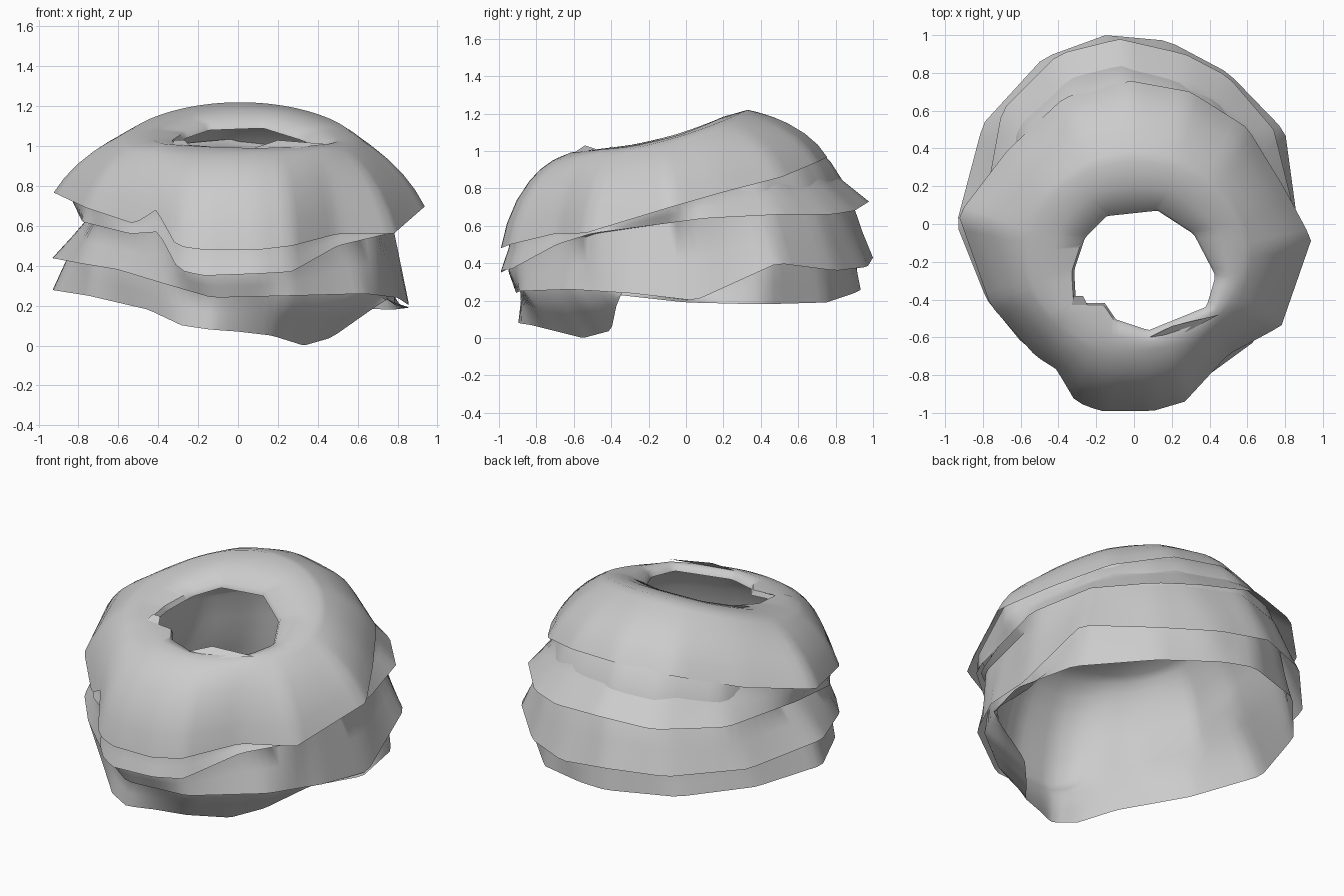
import bpy
import bmesh
import math
from mathutils import Vector

cube = bpy.data.objects.get("Cube")
if cube:
    bpy.data.objects.remove(cube, do_unlink=True)

SEGMENTS = 96
AXIS = Vector((0, -0.15, 0))
ANGLES = [math.tau * i / SEGMENTS for i in range(SEGMENTS)]

cloth = bpy.data.materials.new("plain grey cloth")
cloth.use_nodes = True
grey = (0.6, 0.6, 0.6, 1)
cloth.diffuse_color = grey
cloth.node_tree.nodes["Principled BSDF"].inputs["Base Color"].default_value = grey


def finish(name, bm):
    mesh = bpy.data.meshes.new(name)
    bm.to_mesh(mesh)
    bm.free()
    mesh.materials.append(cloth)
    obj = bpy.data.objects.new(name, mesh)
    bpy.context.collection.objects.link(obj)
    bpy.ops.object.select_all(action='DESELECT')
    obj.select_set(True)
    bpy.context.view_layer.objects.active = obj
    bpy.ops.object.shade_smooth_by_angle(angle=math.radians(60))


def loft(name, rings):
    """Skin a stack of closed rings, listed from top to bottom."""
    bm = bmesh.new()
    rows = [[bm.verts.new(p) for p in ring] for ring in rings]
    for upper, lower in zip(rows, rows[1:]):
        for i in range(SEGMENTS):
            j = (i + 1) % SEGMENTS
            bm.faces.new((upper[i], lower[i], lower[j], upper[j]))
    finish(name, bm)


def outline_ring(points):
    """Resample a closed outline at even angles around the axis."""
    corners = []
    for p in points:
        arm = Vector(p) - AXIS
        corners.append((math.atan2(arm.y, arm.x) % math.tau, arm.xy.length, Vector(p)))
    corners.sort(key=lambda c: c[0])
    ring = []
    for angle in ANGLES:
        after = next((k for k, c in enumerate(corners) if c[0] > angle), 0)
        a0, r0, p0 = corners[after - 1]
        a1, r1, p1 = corners[after]
        near = r0 * math.sin(angle - a0)
        far = r1 * math.sin(a1 - angle)
        ring.append(p0.lerp(p1, near / (near + far)))
    return ring


def blend(first, second, t, lift=0):
    return [p.lerp(q, t) + Vector((0, 0, lift)) for p, q in zip(first, second)]


def inset(ring, back, front, lift=0):
    """Shrink a ring towards the axis, by different amounts at back and front."""
    result = []
    for a, p in zip(ANGLES, ring):
        scale = back + (front - back) * max(0, -math.sin(a))
        result.append(Vector((AXIS.x + (p.x - AXIS.x) * scale,
                              AXIS.y + (p.y - AXIS.y) * scale, p.z + lift)))
    return result


def rounded(first, second, t, fullness):
    """Bulging drape from crest to hem, fullest at the front."""
    ring = []
    for a, p, q in zip(ANGLES, first, second):
        bulge = fullness - 0.05 * math.sin(a) + 0.2 * math.sin(a) ** 2
        out = t + bulge * (math.sin(t * math.pi / 2) - t)
        drop = t + bulge * (1 - math.cos(t * math.pi / 2) - t)
        ring.append(Vector((p.x + (q.x - p.x) * out, p.y + (q.y - p.y) * out,
                            p.z + (q.z - p.z) * drop)))
    return ring


# Hem outlines, each running round the body from the left side
top_hem = outline_ring([
    (.94, -.08, .7), (.79, .2, .78), (.6, .51, .86), (.3, .7, .94),
    (-.03, .76, .97), (-.37, .67, .94), (-.67, .39, .84), (-.93, .05, .77),
    (-.76, -.43, .69), (-.52, -.7, .61), (-.41, -.77, .68), (-.31, -.94, .5),
    (-.18, -.99, .48), (.1, -.99, .48), (.27, -.94, .5), (.5, -.69, .56),
    (.78, -.54, .56)])
second_hem = outline_ring([
    (.84, .1, .64), (.74, .5, .66), (.5, .78, .66), (.27, .9, .68),
    (-.08, .98, .73), (-.4, .9, .7), (-.7, .6, .68), (-.8, .05, .66),
    (-.78, -.3, .62), (-.54, -.66, .56), (-.4, -.77, .57), (-.3, -.93, .38),
    (-.18, -.99, .35), (.1, -.99, .36), (.27, -.93, .37), (.5, -.69, .5),
    (.75, -.5, .56)])
third_hem = outline_ring([
    (.86, .05, .2), (.8, .49, .4), (.5, .8, .36), (.18, .97, .38),
    (-.15, 1, .43), (-.48, .88, .42), (-.8, .53, .42), (-.94, 0, .44),
    (-.78, -.4, .41), (-.6, -.62, .38), (-.37, -.8, .31), (-.13, -.91, .24),
    (.27, -.89, .25), (.64, -.62, .26), (.8, -.3, .24)])
bottom_hem = outline_ring([
    (.86, 0, .19), (.78, .4, .18), (.45, .75, .19), (.1, .9, .24),
    (-.1, .94, .26), (-.5, .8, .27), (-.8, .45, .28), (-.94, 0, .28),
    (-.75, -.4, .25), (-.45, -.69, .18), (-.28, -.84, .1), (-.14, -.9, .08),
    (0, -.83, .07), (.17, -.75, .05), (.33, -.55, 0), (.47, -.4, .04),
    (.74, -.36, .23)])

# Uneven collar opening, and the high crest behind it
rim = outline_ring([
    (.13, .08, 1.12), (-.15, .05, 1.11), (-.27, -.07, 1.07), (-.33, -.25, 1.03),
    (-.32, -.43, 1.01), (-.16, -.43, 1), (-.1, -.52, .99), (.08, -.58, .98),
    (.4, -.45, 1), (.45, -.28, 1.01), (.33, -.05, 1.06)])
crest = [Vector((.01 + .57 * math.cos(a), -.17 + .5 * math.sin(a),
                 1.04 + .125 * math.sin(a) + .055 * math.sin(a) ** 2))
         for a in ANGLES]
lip = inset(rim, .96, .96, -.03)

# Top layer, from the turned lip over the crest to its hem
drape = [rounded(crest, top_hem, t, .4) for t in (.1, .25, .4, .6, .8)]
loft("top_layer", [lip, rim, blend(rim, crest, .5, .015), crest] + drape + [top_hem])

# Middle layers, each tucked under the one above and flaring to its hem
above, tuck = top_hem, inset(drape[-1], .97, .97)
for name, hem in (("second_layer", second_hem), ("third_layer", third_hem)):
    waist = inset(above, .92, .95)
    middle = blend(waist, hem, .5)
    loft(name, [tuck, waist, middle, hem])
    above, tuck = hem, inset(middle, .97, .97)

# Innermost layer, a full dome hugging the others, down to the lowest hem
inner_crest = inset(crest, .96, .96, -.025)
shoulder = inset(second_hem, .91, .94)
foot = inset(third_hem, .92, .97)
dome = [rounded(inner_crest, shoulder, t / 6, .6) for t in range(7)]
loft("bottom_layer", [lip] + dome + [blend(shoulder, foot, .5), foot,
                                     blend(foot, bottom_hem, .5), bottom_hem])


# Loose folds of cloth round the opening
def fold(name, *corners):
    bm = bmesh.new()
    bm.faces.new([bm.verts.new(c) for c in corners])
    finish(name, bm)


fold("left_collar_fold", (.08, -.6, .99), (.28, -.57, .99), (.45, -.48, 1.01),
     (.2, -.54, 1.03))
fold("right_collar_fold", (-.33, -.43, 1.01), (-.24, -.44, 1),
     (-.27, -.38, 1.03), (-.32, -.38, 1.03))
